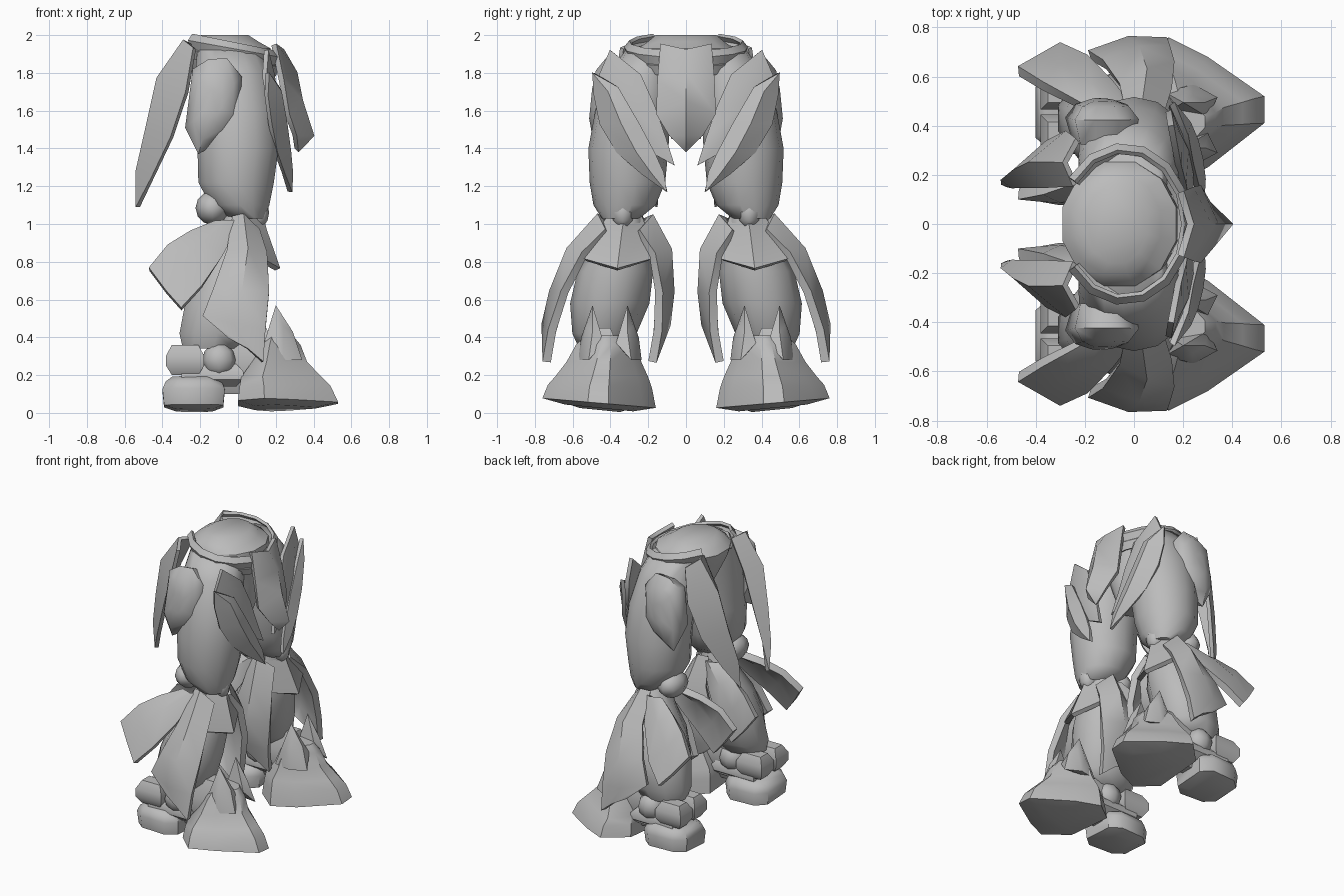
import bpy, bmesh, math
from mathutils import Vector

grey = bpy.data.materials.new("plain_grey")
grey.diffuse_color = (0.5, 0.5, 0.5, 1)


def finish(name, bm, mirror=True, thick=0, angle=45):
    """Turn a bmesh into a finished, shaded object; mirror copies it to the other leg."""
    bmesh.ops.remove_doubles(bm, verts=bm.verts, dist=0.0005)
    bmesh.ops.recalc_face_normals(bm, faces=bm.faces)
    me = bpy.data.meshes.new(name)
    bm.to_mesh(me)
    bm.free()
    me.materials.append(grey)
    ob = bpy.data.objects.new(name, me)
    bpy.context.collection.objects.link(ob)
    if thick:
        s = ob.modifiers.new("thickness", 'SOLIDIFY')
        s.thickness, s.offset = thick, 0
    if mirror:
        m = ob.modifiers.new("other_leg", 'MIRROR')
        m.use_axis = (False, True, False)
        m.use_mirror_merge = False
    bpy.ops.object.select_all(action='DESELECT')
    ob.select_set(True)
    bpy.context.view_layer.objects.active = ob
    bpy.ops.object.convert(target='MESH')
    bpy.ops.object.shade_smooth_by_angle(angle=math.radians(angle))


def skin(name, rings, **kw):
    """Closed skin through rings of points."""
    bm = bmesh.new()
    vs = [[bm.verts.new(p) for p in r] for r in rings]
    n = len(vs[0])
    for a, b in zip(vs, vs[1:]):
        for i in range(n):
            j = (i + 1) % n
            bm.faces.new((a[i], a[j], b[j], b[i]))
    bm.faces.new(vs[0])
    bm.faces.new(vs[-1])
    finish(name, bm, **kw)


def loft(name, rings, n=10, **kw):
    """Rings are (z, centre x, centre y, radius x, radius y)."""
    t = [2 * math.pi * (i + 0.5) / n for i in range(n)]
    skin(name, [[(cx + rx * math.cos(a), cy + ry * math.sin(a), z) for a in t]
                for z, cx, cy, rx, ry in rings], **kw)


def blade(name, rows, thick=0.025, **kw):
    """Curved plate through rows of edge, ridge, edge points."""
    bm = bmesh.new()
    vs = [[bm.verts.new(p) for p in r] for r in rows]
    for a, b in zip(vs, vs[1:]):
        for i in range(len(a) - 1):
            bm.faces.new((a[i], a[i + 1], b[i + 1], b[i]))
    finish(name, bm, thick=thick, **kw)


def hull(name, pts, **kw):
    bm = bmesh.new()
    for p in pts:
        bm.verts.new(p)
    bmesh.ops.convex_hull(bm, input=bm.verts)
    loose = [v for v in bm.verts if not v.link_faces]
    bmesh.ops.delete(bm, geom=loose, context='VERTS')
    finish(name, bm, **kw)


def ball(name, c, r, n=8):
    bm = bmesh.new()
    bmesh.ops.create_uvsphere(bm, u_segments=n, v_segments=6, radius=1)
    for v in bm.verts:
        v.co = Vector(c) + Vector(a * b for a, b in zip(v.co, r))
    finish(name, bm, angle=60)


def block(name, lo, hi, inset):
    """Box with its upper and lower faces drawn in."""
    (x0, y0, z0), (x1, y1, z1) = lo, hi
    pts = []
    for f, d in ((0, inset), (0.3, 0), (0.65, 0), (1, inset)):
        z = z0 + f * (z1 - z0)
        for x in (x0 + d, x1 - d):
            pts += [(x, y0 + d, z), (x, y1 - d, z)]
    hull(name, pts)


def leg_y(z):
    """The lower leg leans outwards towards the foot."""
    return 0.33 + 0.175 * (1 - z)


# Pelvis with domed top
loft("pelvis", [(1.45, 0.02, 0, 0.08, 0.08), (1.62, 0.0, 0, 0.16, 0.13),
                (1.76, -0.03, 0, 0.2, 0.2), (1.88, -0.05, 0, 0.235, 0.27),
                (1.93, -0.06, 0, 0.24, 0.26), (1.965, -0.075, 0, 0.19, 0.21),
                (2.0, -0.07, 0, 0.13, 0.165)], n=12, mirror=False)

# Belt bands, sloping down to the front
for name, dz, grow in (("upper_belt", 0.0, 0.015), ("lower_belt", -0.05, 0.0)):
    rows = []
    for i in range(13):
        a = math.radians(-145 + 290 * i / 12)
        drop = 0.09 * (math.cos(a) + 0.8) / 1.8
        row = []
        for out, z in ((0, 2.0), (0.025, 1.97), (0.005, 1.925)):
            row.append((-0.04 + (0.225 + grow + out) * math.cos(a),
                        (0.28 + grow + out) * math.sin(a), z - drop + dz))
        rows.append(row)
    blade(name, rows, 0.02, mirror=False)

# Pointed plate at the front of the pelvis
blade("crotch_plate", [[(0.19, -0.13, 1.95), (0.23, 0, 1.92), (0.19, 0.13, 1.95)],
                       [(0.23, -0.145, 1.76), (0.3, 0, 1.8), (0.23, 0.145, 1.76)],
                       [(0.26, -0.15, 1.58), (0.33, 0, 1.65), (0.26, 0.15, 1.58)],
                       [(0.3, -0.08, 1.47), (0.39, 0, 1.47), (0.3, 0.08, 1.47)],
                       [(0.31, 0, 1.39)] * 3], 0.03, mirror=False)

# Thigh and the oval plate on its outside
loft("thigh", [(1.03, 0.05, 0.345, 0.09, 0.1), (1.1, 0.01, 0.325, 0.16, 0.165),
               (1.22, -0.01, 0.31, 0.205, 0.2), (1.4, 0.0, 0.305, 0.22, 0.212),
               (1.6, -0.01, 0.28, 0.22, 0.2), (1.8, -0.03, 0.23, 0.2, 0.18),
               (1.92, -0.05, 0.18, 0.17, 0.14)], n=14, angle=60)
oval = [(-0.24, 1.82), (-0.16, 1.87), (-0.06, 1.88), (0.02, 1.78), (0.01, 1.56),
        (-0.07, 1.45), (-0.21, 1.37), (-0.28, 1.51)]
skin("hip_oval", [[(-0.13 + s * (x + 0.13), y + 0.03 * (1.63 - z), 1.64 + s * (z - 1.64))
                   for x, z in oval]
                  for y, s in ((0.33, 0.8), (0.43, 1), (0.485, 0.72), (0.505, 0.3))], angle=60)

# Front and rear skirt plates
blade("front_skirt_outer", [[(0.155, 0.49, 1.8)] * 3,
                            [(0.15, 0.48, 1.68), (0.22, 0.41, 1.7), (0.21, 0.36, 1.72)],
                            [(0.17, 0.45, 1.53), (0.25, 0.34, 1.53), (0.23, 0.25, 1.53)],
                            [(0.2, 0.36, 1.38), (0.27, 0.26, 1.38), (0.25, 0.17, 1.38)],
                            [(0.24, 0.23, 1.27), (0.28, 0.18, 1.27), (0.265, 0.12, 1.27)],
                            [(0.275, 0.1, 1.17)] * 3])
blade("front_skirt_inner", [[(0.15, 0.4, 1.92)] * 3,
                            [(0.14, 0.46, 1.78), (0.18, 0.36, 1.8), (0.18, 0.24, 1.79)],
                            [(0.17, 0.42, 1.62), (0.21, 0.3, 1.62), (0.2, 0.165, 1.62)],
                            [(0.2, 0.31, 1.45), (0.23, 0.2, 1.45), (0.21, 0.11, 1.46)],
                            [(0.23, 0.06, 1.31)] * 3])
blade("rear_skirt", [[(-0.24, 0.16, 1.95), (-0.28, 0.25, 1.97), (-0.23, 0.34, 1.93)],
                     [(-0.34, 0.155, 1.75), (-0.42, 0.25, 1.77), (-0.27, 0.37, 1.7)],
                     [(-0.42, 0.155, 1.5), (-0.48, 0.22, 1.5), (-0.35, 0.33, 1.46)],
                     [(-0.49, 0.155, 1.28), (-0.53, 0.18, 1.28), (-0.45, 0.24, 1.25)],
                     [(-0.53, 0.155, 1.09)] * 3])

# Knee
ball("knee_cap", (0.1, 0.335, 1.06), (0.065, 0.06, 0.085))
ball("knee_back", (-0.135, 0.34, 1.085), (0.09, 0.12, 0.09))
blade("knee_guard", [[(x0, leg_y(z) - w, z), (x1, leg_y(z), z1), (x0, leg_y(z) + w, z)]
                     for z, z1, x0, x1, w in ((1.06, 1.08, 0.03, 0.11, 0.07),
                                              (0.95, 0.96, 0.06, 0.14, 0.13),
                                              (0.81, 0.76, 0.12, 0.21, 0.17))], 0.03)

# Shin
loft("shin", [(z, x, leg_y(z), rx, ry) for z, x, rx, ry in (
    (0.34, -0.13, 0.17, 0.12), (0.42, -0.11, 0.21, 0.17), (0.58, -0.08, 0.21, 0.21),
    (0.75, -0.04, 0.19, 0.2), (0.9, 0.0, 0.14, 0.14), (1.06, 0.02, 0.08, 0.09))], angle=60)

# Blades on both sides of each shin: x, distance from the leg centre, z
back_rows = [[(-0.12, 0.1, 1.0), (-0.05, 0.13, 1.01), (0.01, 0.1, 1.01)],
             [(-0.25, 0.16, 0.95), (-0.18, 0.21, 0.9), (-0.09, 0.2, 0.82)],
             [(-0.37, 0.21, 0.88), (-0.3, 0.26, 0.78), (-0.19, 0.28, 0.67)],
             [(-0.47, 0.25, 0.76), (-0.38, 0.28, 0.64), (-0.3, 0.31, 0.55)]]
side_rows = [[(-0.02, 0.1, 1.03), (0.03, 0.13, 1.04), (0.1, 0.08, 0.96)],
             [(-0.05, 0.2, 0.85), (0.05, 0.26, 0.86), (0.14, 0.18, 0.84)],
             [(-0.12, 0.26, 0.66), (0.02, 0.31, 0.64), (0.155, 0.25, 0.64)],
             [(-0.18, 0.27, 0.51), (-0.02, 0.32, 0.47), (0.14, 0.28, 0.44)],
             [(-0.04, 0.28, 0.4), (0.05, 0.29, 0.34), (0.13, 0.28, 0.27)]]
for side, s in (("outer", 1), ("inner", -1)):
    for part, rows in (("back", back_rows), ("side", side_rows)):
        blade(f"{side}_{part}_shin_blade",
              [[(x, leg_y(z) + s * d, z) for x, d, z in r] for r in rows], 0.045)

# Front foot, rolled so its outer edge is higher
sole = [(0.53, 0.52), (0.53, 0.41), (0.3, 0.23), (0.14, 0.16), (0.0, 0.27),
        (0.0, 0.62), (0.14, 0.76), (0.3, 0.68)]
rings = []
for z, cx, sx, sy in ((0.0, 0.25, 0.6, 0.6), (0.03, 0.265, 1, 1), (0.13, 0.25, 0.91, 0.92),
                      (0.19, 0.23, 0.8, 0.82), (0.27, 0.22, 0.55, 0.66),
                      (0.36, 0.22, 0.42, 0.54), (0.41, 0.215, 0.28, 0.4)):
    ring = []
    for x, y in sole:
        yy = 0.46 + sy * (y - 0.46) - 0.15 * max(0, z - 0.1)
        ring.append((cx + sx * (x - 0.265), yy,
                     z + 0.1 * (yy - 0.2) * max(0, 1 - z / 0.2)))
    rings.append(ring)
skin("front_foot", rings, angle=40)
for side, y, d in (("outer", 0.495, 1), ("inner", 0.31, -1)):
    hull(f"{side}_ankle_horn", [(0.2, y, 0.57), (0.29, y, 0.43), (0.24, y + 0.03 * d, 0.46),
                                (0.11, y + 0.05 * d, 0.28), (0.34, y + 0.02 * d, 0.28),
                                (0.24, y + 0.075 * d, 0.28), (0.14, y - 0.04 * d, 0.34),
                                (0.3, y - 0.06 * d, 0.37), (0.2, y + 0.06 * d, 0.4)])

# Ankle
block("ankle", (-0.16, 0.35, 0.1), (0.2, 0.54, 0.45), 0.05)

# Heel pad with rounded corners, then the rear joints above it
heel = [(-0.4, 0.35), (-0.33, 0.29), (-0.14, 0.28), (-0.07, 0.34), (-0.07, 0.57),
        (-0.14, 0.63), (-0.33, 0.62), (-0.4, 0.56)]
skin("heel", [[(-0.23 + s * (x + 0.23), 0.455 + s * (y - 0.455), z + 0.06 * (y - 0.455))
               for x, y in heel]
              for z, s in ((0.015, 0.6), (0.035, 0.95), (0.12, 1), (0.16, 0.9), (0.185, 0.7))])
for side, y in (("inner", 0.375), ("outer", 0.535)):
    block(f"{side}_heel_block", (-0.38, y - 0.07, 0.2), (-0.18, y + 0.07, 0.36), 0.03)
    ball(f"{side}_ankle_ball", (-0.1, y, 0.28), (0.09, 0.075, 0.09))
block("heel_bridge", (-0.3, 0.33, 0.14), (0.03, 0.58, 0.26), 0.04)
